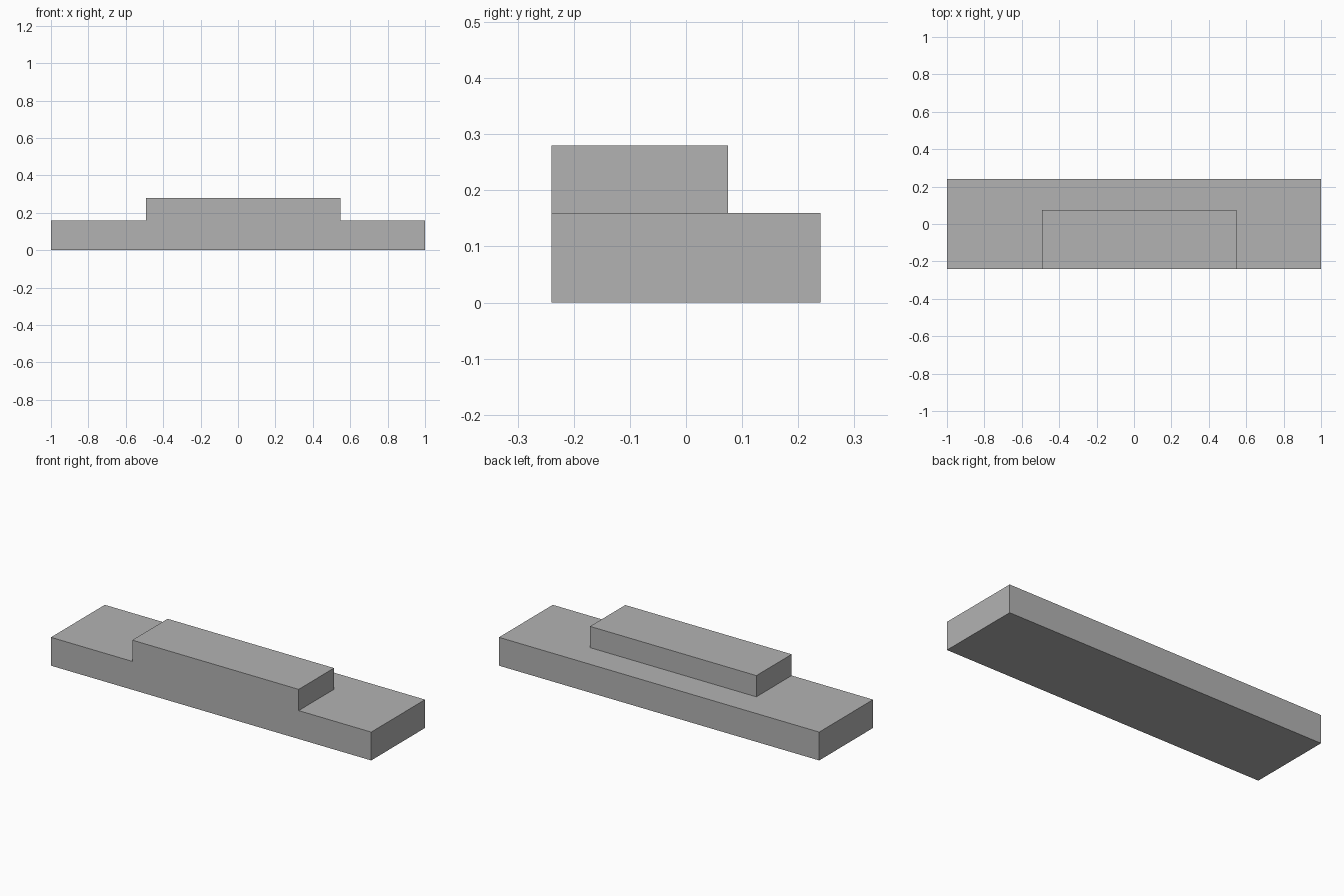
import bpy
import bmesh
from mathutils import Vector

cube = bpy.data.objects.get("Cube")
if cube:
    bpy.data.objects.remove(cube, do_unlink=True)

# Plain grey material
grey = bpy.data.materials.new("plain_grey")
grey.use_nodes = True
colour = (0.45, 0.45, 0.45, 1)
grey.diffuse_color = colour
grey.node_tree.nodes["Principled BSDF"].inputs["Base Color"].default_value = colour

HALF_DEPTH, SLAB_TOP, STEP_TOP = 0.24, 0.16, 0.28
STEP_LEFT, STEP_RIGHT, STEP_BACK = 0.547, -0.492, 0.075

# Long base slab
bm = bmesh.new()
bmesh.ops.create_cube(bm, size=1)
bmesh.ops.scale(bm, vec=(2, 2 * HALF_DEPTH, SLAB_TOP), verts=bm.verts)
bmesh.ops.translate(bm, vec=(0, 0, SLAB_TOP / 2), verts=bm.verts)

# Outline of the raised step, cut into the slab
for point, normal in (((STEP_LEFT, 0, 0), (1, 0, 0)),
                      ((STEP_RIGHT, 0, 0), (1, 0, 0)),
                      ((0, STEP_BACK, 0), (0, 1, 0))):
    bmesh.ops.bisect_plane(bm, geom=bm.verts[:] + bm.edges[:] + bm.faces[:],
                           plane_co=point, plane_no=normal)

# Raised step, flush with the front of the slab
bm.normal_update()
patch = []
for face in bm.faces:
    c = face.calc_center_median()
    if face.normal.z > 0.9 and STEP_RIGHT < c.x < STEP_LEFT and c.y < STEP_BACK:
        patch.append(face)
raised = bmesh.ops.extrude_face_region(bm, geom=patch)["geom"]
bmesh.ops.delete(bm, geom=[f for f in patch if f.is_valid], context='FACES_ONLY')
bmesh.ops.translate(bm, vec=Vector((0, 0, STEP_TOP - SLAB_TOP)),
                    verts=[g for g in raised if isinstance(g, bmesh.types.BMVert)])

# Merge flat areas into single clean faces
bmesh.ops.recalc_face_normals(bm, faces=bm.faces)
bmesh.ops.dissolve_limit(bm, angle_limit=0.01, verts=bm.verts, edges=bm.edges)

mesh = bpy.data.meshes.new("stepped_block")
bm.to_mesh(mesh)
bm.free()
mesh.materials.append(grey)
block = bpy.data.objects.new("stepped_block", mesh)
bpy.context.collection.objects.link(block)
